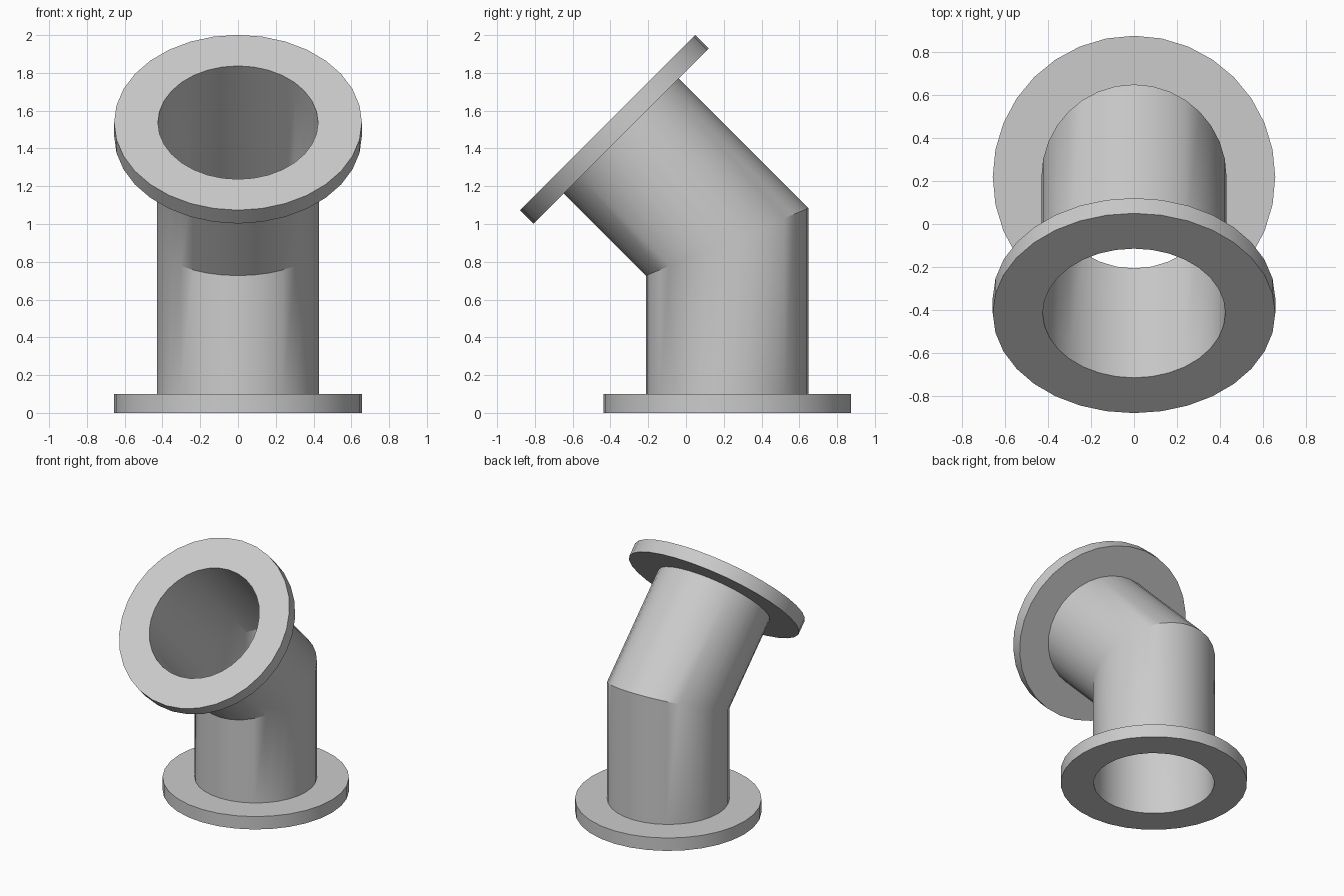
import bpy
import bmesh
from math import cos, sin, pi, radians
from mathutils import Vector, Matrix

cube = bpy.data.objects.get("Cube")
if cube:
    bpy.data.objects.remove(cube)

SIDES = 32
BEND = radians(45)
PIPE_R, BORE_R, FLANGE_R = 0.43, 0.424, 0.656
FLANGE_T = 0.1
CORNER = Vector((0, 0.218, 0.905))       # where the two pipe axes meet
LOWER_LEN, UPPER_LEN = 0.905, 0.894

grey = bpy.data.materials.new("light grey metal")
grey.use_nodes = True
colour = (0.6, 0.6, 0.6, 1)
grey.diffuse_color = colour
grey.node_tree.nodes["Principled BSDF"].inputs["Base Color"].default_value = colour

# Axis frames: the base leg stands upright, the outlet leg leans to the front
base_frame = Matrix.Translation(CORNER)
outlet_frame = base_frame @ Matrix.Rotation(BEND, 4, "X")


def ring(frame, radius, offset, slope=0.0):
    """Circle of points on an axis; slope tilts it into a mitre cut."""
    points = []
    for i in range(SIDES):
        a = 2 * pi * i / SIDES
        x, y = radius * cos(a), radius * sin(a)
        points.append(frame @ Vector((x, y, offset + slope * y)))
    return points


def ring_solid(name, rings):
    """Skin a closed chain of rings into a hollow solid."""
    bm = bmesh.new()
    loops = [[bm.verts.new(p) for p in points] for points in rings]
    for k, low in enumerate(loops):
        high = loops[(k + 1) % len(loops)]
        for i in range(SIDES):
            j = (i + 1) % SIDES
            bm.faces.new((low[i], low[j], high[j], high[i]))
    bmesh.ops.recalc_face_normals(bm, faces=bm.faces)
    mesh = bpy.data.meshes.new(name)
    bm.to_mesh(mesh)
    bm.free()
    mesh.materials.append(grey)
    obj = bpy.data.objects.new(name, mesh)
    bpy.context.collection.objects.link(obj)
    bpy.ops.object.select_all(action="DESELECT")
    obj.select_set(True)
    bpy.context.view_layer.objects.active = obj
    bpy.ops.object.shade_smooth_by_angle(angle=radians(30))
    return obj


def flange(name, frame, start, end):
    ring_solid(name, [ring(frame, r, z) for r, z in (
        (BORE_R, start), (FLANGE_R, start), (FLANGE_R, end), (BORE_R, end))])


# Mitred thin-walled pipe
mitre = sin(BEND / 2) / cos(BEND / 2)
foot = FLANGE_T - LOWER_LEN
head = UPPER_LEN - FLANGE_T
ring_solid("bent_pipe", [
    ring(base_frame, PIPE_R, foot),
    ring(base_frame, PIPE_R, 0, mitre),
    ring(outlet_frame, PIPE_R, head),
    ring(outlet_frame, BORE_R, head),
    ring(base_frame, BORE_R, 0, mitre),
    ring(base_frame, BORE_R, foot),
])

# Ring flanges at both ends
flange("base_flange", base_frame, -LOWER_LEN, foot)
flange("outlet_flange", outlet_frame, head, UPPER_LEN)
